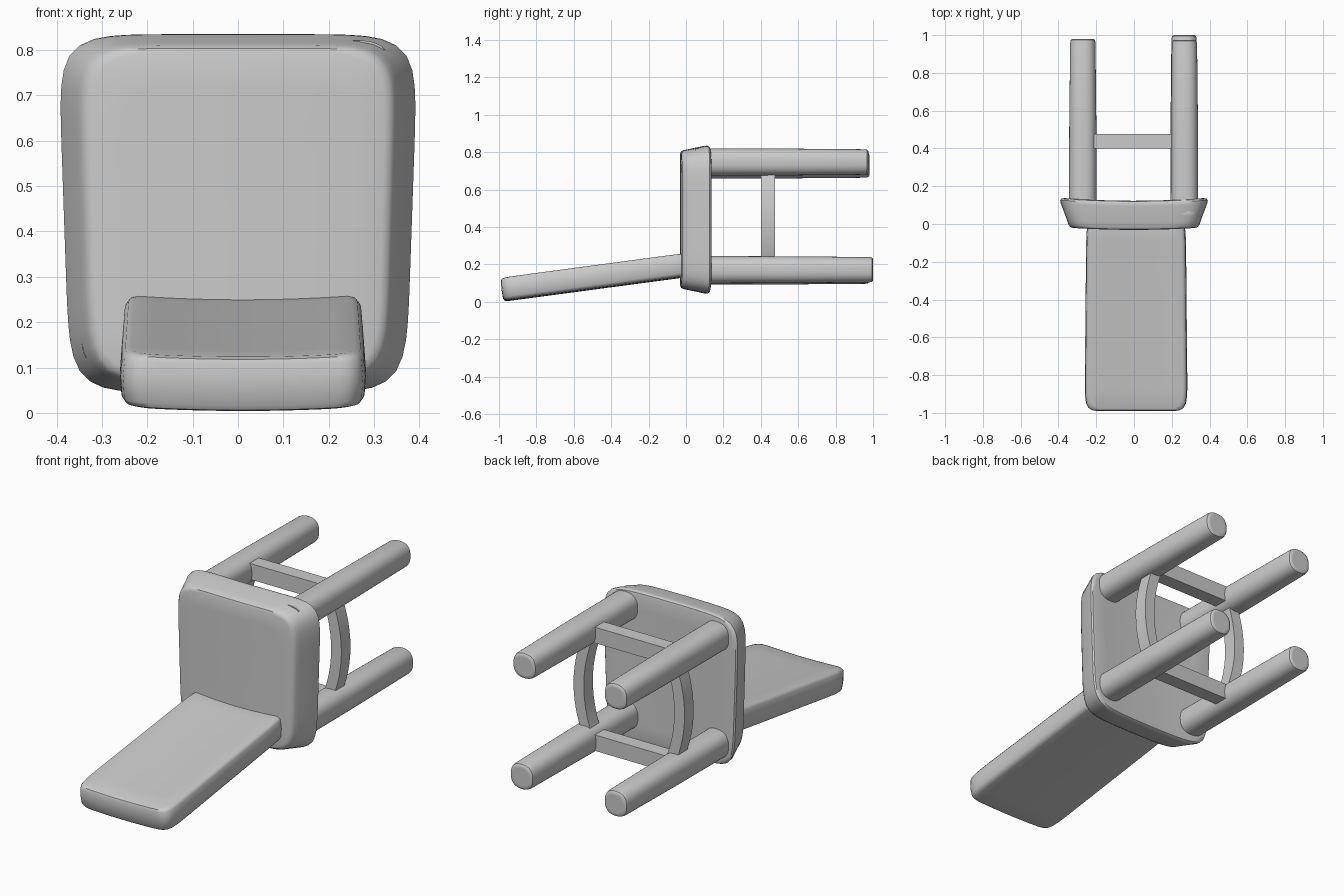
import bpy, bmesh
from math import cos, sin, pi, radians
from mathutils import Vector

if "Cube" in bpy.data.objects:
    bpy.data.objects.remove(bpy.data.objects["Cube"])


def finish(name, bm, angle=40):
    bmesh.ops.recalc_face_normals(bm, faces=bm.faces)
    me = bpy.data.meshes.new(name)
    bm.to_mesh(me)
    bm.free()
    ob = bpy.data.objects.new(name, me)
    bpy.context.collection.objects.link(ob)
    bpy.ops.object.select_all(action='DESELECT')
    ob.select_set(True)
    bpy.context.view_layer.objects.active = ob
    bpy.ops.object.shade_smooth_by_angle(angle=radians(angle))
    return ob


def outline(hu, hv, n, count):
    # rounded rectangle: superellipse of power n
    pts = []
    for i in range(count):
        a = 2 * pi * (i + 0.5) / count
        r = (abs(cos(a)) ** n + abs(sin(a)) ** n) ** (-1 / n)
        pts.append((hu * r * cos(a), hv * r * sin(a)))
    return pts


def stack(name, levels, n, count, place):
    # levels: (depth, half width, half height); place maps (u, v, depth) to space
    d0, u0, v0 = levels[0]
    d1, u1, v1 = levels[-1]
    shrink = (0.15, 0.5, 0.8)
    full = [(d0, u0 * s, v0 * s) for s in shrink] + levels
    full += [(d1, u1 * s, v1 * s) for s in reversed(shrink)]
    bm = bmesh.new()
    rings = [[bm.verts.new(place(u, v, d)) for u, v in outline(hu, hv, n, count)]
             for d, hu, hv in full]
    for a, b in zip(rings, rings[1:]):
        for i in range(count):
            j = (i + 1) % count
            bm.faces.new((a[i], a[j], b[j], b[i]))
    bm.faces.new(rings[0])
    bm.faces.new(rings[-1])
    return finish(name, bm)


def bar(name, start, end, half_a, half_b, bow=Vector((0, 0, 0)), steps=12):
    # rectangular rail swept from start to end, bowed in the middle
    bm = bmesh.new()
    rings = []
    for k in range(steps + 1):
        t = k / steps
        c = start.lerp(end, t) + bow * (4 * t * (1 - t))
        rings.append([bm.verts.new(c + half_a * p + half_b * q)
                      for p, q in ((-1, -1), (1, -1), (1, 1), (-1, 1))])
    for a, b in zip(rings, rings[1:]):
        for i in range(4):
            j = (i + 1) % 4
            bm.faces.new((a[i], a[j], b[j], b[i]))
    bm.faces.new(rings[0])
    bm.faces.new(rings[-1])
    return finish(name, bm, 30)


# seat: flared pad, wider at the back face and towards the top
seat_levels = [(-0.031, 0.318, 0.352), (-0.027, 0.332, 0.364), (-0.015, 0.341, 0.371),
               (0.01, 0.349, 0.376), (0.095, 0.381, 0.394), (0.112, 0.384, 0.395),
               (0.12, 0.378, 0.39), (0.123, 0.366, 0.378)]
stack("seat", seat_levels, 7.5, 96,
      lambda u, v, d: (u * (1 + 0.09 * v), d + 0.1 * u * u, 0.44 + v))

# backrest: tilted slab with a slight dish, wider at its far end
TILT = radians(7.6)


def place_back(u, v, d):
    d += 0.13 * u * u - 0.003
    y = -0.48 + v
    return (0.011 + u * (1 - 0.035 * v),
            y * cos(TILT) - d * sin(TILT),
            0.196 + y * sin(TILT) + d * cos(TILT))


back_levels = [(-0.061, 0.242, 0.49), (-0.057, 0.257, 0.506), (-0.045, 0.265, 0.513),
               (0.0, 0.268, 0.515), (0.045, 0.264, 0.513), (0.056, 0.256, 0.507),
               (0.06, 0.244, 0.493)]
stack("backrest", back_levels, 14, 128, place_back)

# legs: name, x, z, end y
for name, x, z, end in (("upper_right_leg", 0.267, 0.748, 0.975),
                        ("upper_left_leg", -0.271, 0.732, 0.98),
                        ("lower_right_leg", 0.265, 0.172, 1.0),
                        ("lower_left_leg", -0.271, 0.165, 0.98)):
    levels = [(0.05, 0.073, 0.073), (0.5, 0.072, 0.072), (end - 0.02, 0.067, 0.068),
              (end - 0.006, 0.064, 0.065), (end, 0.056, 0.057)]
    stack(name, levels, 2.5, 48, lambda u, v, d, x=x, z=z: (x + u, d, z + v))

# straight rails across, bowed rails on the sides
Y = 0.438
for name, z in (("upper_rail", 0.74), ("lower_rail", 0.17)):
    bar(name, Vector((-0.24, Y, z)), Vector((0.24, Y, z)),
        Vector((0, 0.038, 0)), Vector((0, 0, 0.042)))
for name, s in (("right_rail", 1), ("left_rail", -1)):
    bar(name, Vector((s * 0.245, Y, 0.2)), Vector((s * 0.245, Y, 0.71)),
        Vector((0, 0.038, 0)), Vector((0.03, 0, 0)), Vector((s * 0.05, 0, 0)))
